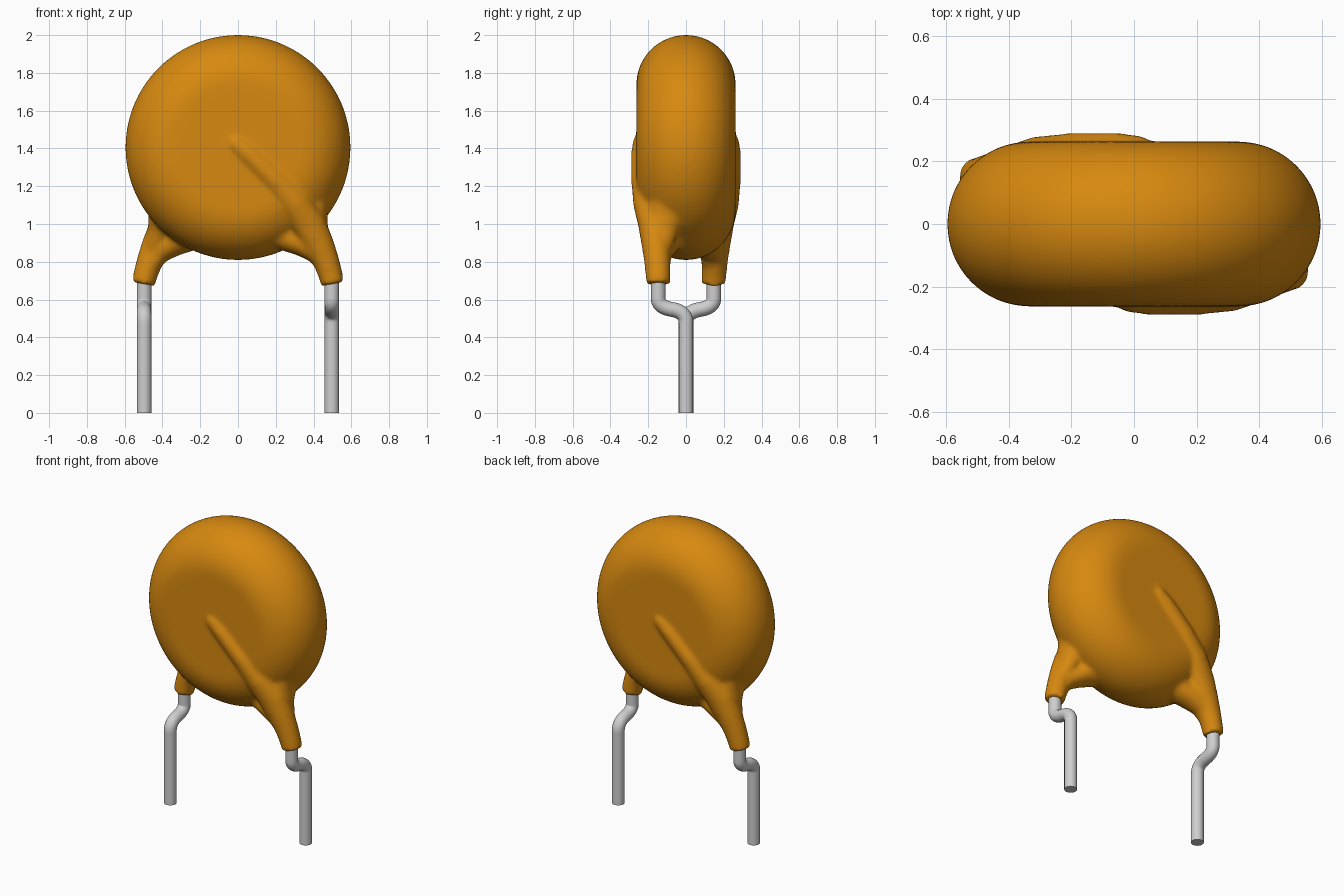
import bpy, bmesh, math
from mathutils import Vector, Matrix

cube = bpy.data.objects.get("Cube")
if cube:
    bpy.data.objects.remove(cube, do_unlink=True)


def material(name, rgb, rough):
    m = bpy.data.materials.new(name)
    m.use_nodes = True
    m.diffuse_color = (*rgb, 1)
    bsdf = m.node_tree.nodes["Principled BSDF"]
    bsdf.inputs["Base Color"].default_value = (*rgb, 1)
    bsdf.inputs["Roughness"].default_value = rough
    return m


orange = material("orange coating", (0.68, 0.25, 0.005), 0.5)
metal = material("tinned metal", (0.62, 0.62, 0.62), 0.4)


def skin(bm, rings, n):
    """Closed surface through a list of n-point rings."""
    loops = [[bm.verts.new(p) for p in ring] for ring in rings]
    for a, b in zip(loops, loops[1:]):
        for i in range(n):
            j = (i + 1) % n
            bm.faces.new((a[i], a[j], b[j], b[i]))
    bm.faces.new(loops[0][::-1])
    bm.faces.new(loops[-1])


def loft(bm, path, turn, n=24):
    """Elliptical tube; path rows are x, z, y, half width, half depth."""
    rings = []
    for i, (x, z, y, w, d) in enumerate(path):
        a, b = path[max(i - 1, 0)], path[min(i + 1, len(path) - 1)]
        t = Vector((b[0] - a[0], 0, b[1] - a[1])).normalized()
        side = Vector((-t.z, 0, t.x))
        rings.append([turn @ (Vector((x, y, z)) + side * w * math.cos(k * math.tau / n)
                              + Vector((0, d * math.sin(k * math.tau / n), 0)))
                      for k in range(n)])
    skin(bm, rings, n)


def activate(ob):
    bpy.ops.object.select_all(action='DESELECT')
    ob.select_set(True)
    bpy.context.view_layer.objects.active = ob


bm = bmesh.new()

# Disc with a fully rounded rim
R, H, CZ, N = 0.596, 0.263, 1.405, 96
rings = []
for i in range(25):
    a = math.pi * (i / 24 - 0.5)
    r, y = R - H + H * math.cos(a), H * math.sin(a)
    rings.append([(r * math.cos(k * math.tau / N), y, CZ + r * math.sin(k * math.tau / N))
                  for k in range(N)])
skin(bm, rings, N)

# Coated lead ridge running down the face, and the web that joins it to the rim
ridge = [(-0.07, 1.475, -0.19, 0.04, 0.06), (-0.02, 1.435, -0.217, 0.055, 0.066),
         (0.05, 1.375, -0.224, 0.062, 0.067), (0.20, 1.23, -0.224, 0.068, 0.067),
         (0.31, 1.10, -0.212, 0.080, 0.067), (0.38, 0.99, -0.178, 0.090, 0.075),
         (0.43, 0.89, -0.160, 0.080, 0.076), (0.468, 0.80, -0.152, 0.070, 0.070),
         (0.492, 0.725, -0.148, 0.064, 0.066), (0.50, 0.682, -0.147, 0.062, 0.066)]
web = [(0.12, 0.96, -0.07, 0.07, 0.08), (0.24, 0.935, -0.09, 0.075, 0.09),
       (0.34, 0.90, -0.115, 0.072, 0.09), (0.42, 0.84, -0.14, 0.055, 0.07),
       (0.48, 0.75, -0.147, 0.045, 0.055)]
shoulder = [(0.40, 1.16, -0.08, 0.09, 0.11), (0.395, 1.05, -0.10, 0.08, 0.11),
            (0.415, 0.95, -0.13, 0.065, 0.09), (0.455, 0.85, -0.147, 0.055, 0.065)]
turns = [Matrix.Rotation(a, 3, 'Z') for a in (0, math.pi)]
for turn in turns:
    for path in (ridge, web, shoulder):
        loft(bm, path, turn)
bmesh.ops.recalc_face_normals(bm, faces=bm.faces)

me = bpy.data.meshes.new("coated_body")
bm.to_mesh(me)
bm.free()
body = bpy.data.objects.new("coated_body", me)
bpy.context.collection.objects.link(body)
me.materials.append(orange)

# Fuse the parts and soften the joins
rem = body.modifiers.new("fuse", 'REMESH')
rem.mode = 'VOXEL'
rem.voxel_size = 0.012
rem.use_smooth_shade = True
smo = body.modifiers.new("soften", 'SMOOTH')
smo.factor = 0.5
smo.iterations = 14
activate(body)
for name in ("fuse", "soften"):
    bpy.ops.object.modifier_apply(modifier=name)
bpy.ops.object.shade_smooth()

# Bent wire leads
bend = [(0, 0), (0, 0.42), (0, 0.535), (-0.147, 0.56), (-0.147, 0.65), (-0.147, 0.80)]
for name, turn in zip(("left_lead", "right_lead"), turns):
    cu = bpy.data.curves.new(name, 'CURVE')
    cu.dimensions = '3D'
    cu.bevel_depth = 0.039
    cu.bevel_resolution = 6
    cu.use_fill_caps = True
    sp = cu.splines.new('NURBS')
    sp.points.add(len(bend) - 1)
    for p, (y, z) in zip(sp.points, bend):
        p.co = (*(turn @ Vector((0.497, y, z))), 1)
    sp.order_u = 3
    sp.use_endpoint_u = True
    sp.resolution_u = 10
    cu.materials.append(metal)
    lead = bpy.data.objects.new(name, cu)
    bpy.context.collection.objects.link(lead)
    activate(lead)
    bpy.ops.object.convert(target='MESH')
    bpy.ops.object.shade_smooth_by_angle(angle=math.radians(40))
